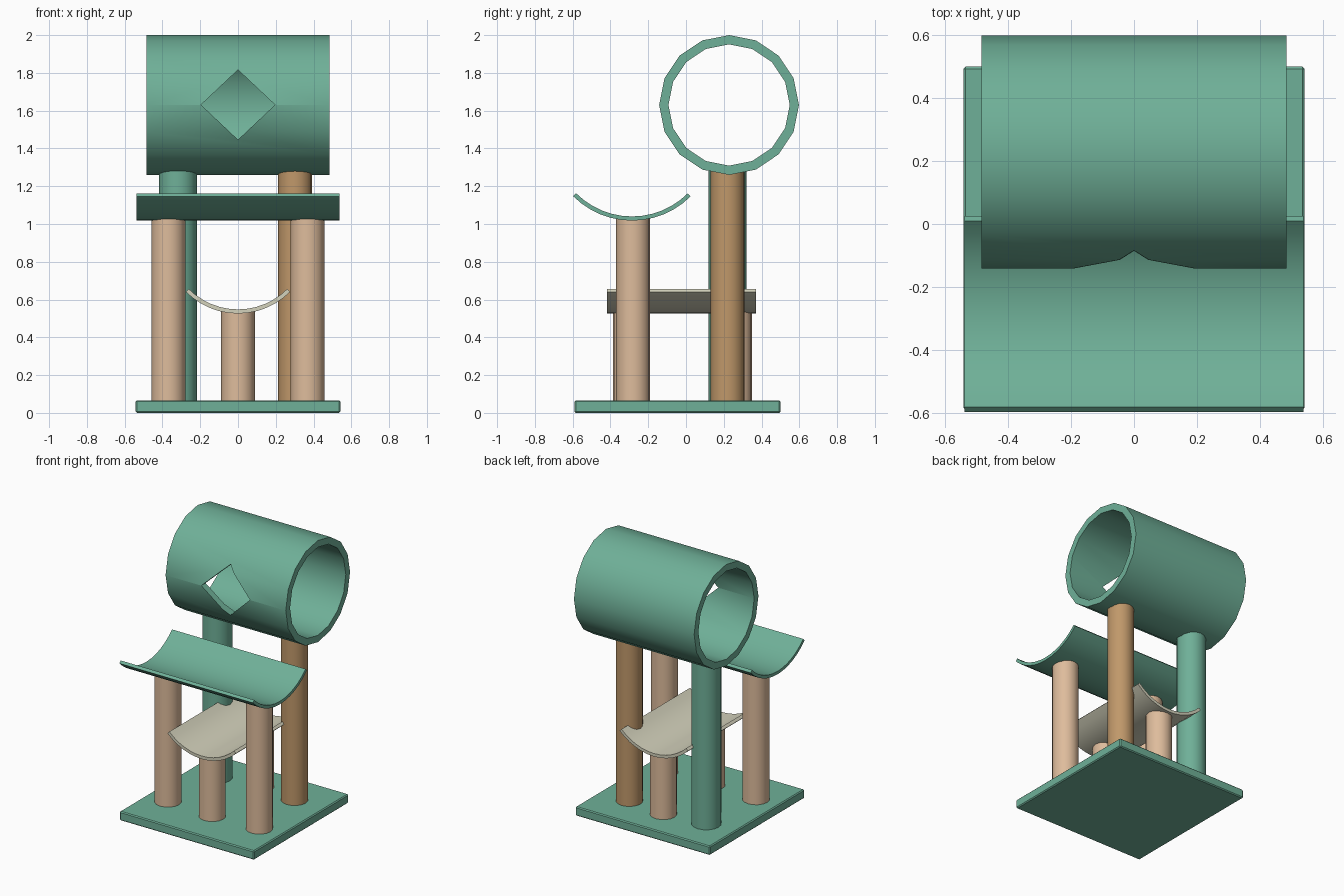
import bpy, bmesh, math
from mathutils import Matrix

if "Cube" in bpy.data.objects:
    bpy.data.objects.remove(bpy.data.objects["Cube"])


def material(name, r, g, b):
    lin = [((c / 255 + 0.055) / 1.055) ** 2.4 for c in (r, g, b)]
    m = bpy.data.materials.new(name)
    m.diffuse_color = (*lin, 1)
    m.use_nodes = True
    m.node_tree.nodes["Principled BSDF"].inputs["Base Color"].default_value = m.diffuse_color
    return m


GREEN = material("sage green", 111, 176, 152)
TAN = material("light tan", 222, 188, 156)
BROWN = material("wood brown", 192, 152, 106)
CREAM = material("cream", 212, 210, 188)


def finish(bm, name, mat):
    bmesh.ops.recalc_face_normals(bm, faces=bm.faces)
    me = bpy.data.meshes.new(name)
    bm.to_mesh(me)
    bm.free()
    me.materials.append(mat)
    me.shade_smooth()
    me.set_sharp_from_angle(angle=math.radians(30))
    ob = bpy.data.objects.new(name, me)
    bpy.context.collection.objects.link(ob)
    return ob


def post(name, x, y, z0, z1, r, mat, sides=16):
    bm = bmesh.new()
    bmesh.ops.create_cone(bm, cap_ends=True, segments=sides, radius1=r, radius2=r,
                          depth=z1 - z0,
                          matrix=Matrix.Translation((x, y, (z0 + z1) / 2)))
    return finish(bm, name, mat)


def shell(name, mat, place, l0, l1, r_out, r_in, a0, a1, segs):
    """Sweep a curved wall from l0 to l1; place(l, u, v) maps to xyz."""
    bm = bmesh.new()
    closed = a1 - a0 >= 360
    rings = []
    for i in range(segs if closed else segs + 1):
        a = math.radians(a0 + (a1 - a0) * i / segs)
        c, s = math.cos(a), math.sin(a)
        rings.append([bm.verts.new(place(l, r * c, r * s))
                      for l, r in ((l0, r_out), (l1, r_out), (l1, r_in), (l0, r_in))])
    for i in range(segs):
        p, q = rings[i], rings[(i + 1) % len(rings)]
        for k in range(4):
            n = (k + 1) % 4
            bm.faces.new((p[k], p[n], q[n], q[k]))
    if not closed:
        bm.faces.new(rings[0])
        bm.faces.new(rings[-1])
    return finish(bm, name, mat)


# Base board with slightly eased edges
bm = bmesh.new()
bmesh.ops.create_cube(bm, size=1, matrix=Matrix.Translation((0, -0.045, 0.033))
                      @ Matrix.Diagonal((1.084, 1.09, 0.066, 1)))
bmesh.ops.bevel(bm, geom=bm.edges[:], offset=0.007, segments=1, affect='EDGES')
finish(bm, "base_board", GREEN)

# Posts
for side, label in ((-1, "left"), (1, "right")):
    post(f"front_post_{label}", side * 0.368, -0.28, 0.05, 1.03, 0.09, TAN)
post("back_post_left", -0.318, 0.22, 0.05, 1.286, 0.1, GREEN)
post("back_post_right", 0.302, 0.22, 0.05, 1.286, 0.09, BROWN)
for y, label in ((-0.297, "front"), (0.26, "back")):
    post(f"short_post_{label}", 0, y, 0.05, 0.538, 0.09, TAN)

# Curved beds
shell("upper_bed", GREEN, lambda l, u, v: (l, -0.286 + u, 1.458 + v),
      -0.538, 0.538, 0.44, 0.418, 225, 315, 12)
shell("lower_bed", CREAM, lambda l, u, v: (u, l, 0.916 + v),
      -0.418, 0.37, 0.39, 0.368, 225, 315, 12)

# Tunnel with a diamond window cut through its front wall
tunnel = shell("tunnel", GREEN, lambda l, u, v: (l, 0.228 + u, 1.63 + v),
               -0.484, 0.484, 0.37, 0.321, 0, 360, 16)
bm = bmesh.new()
diamond = [(0, 1.816), (0.196, 1.631), (0, 1.446), (-0.196, 1.631)]
face = bm.faces.new([bm.verts.new((x, -0.4, z)) for x, z in diamond])
out = bmesh.ops.extrude_face_region(bm, geom=[face])
bmesh.ops.translate(bm, vec=(0, 0.6, 0),
                    verts=[g for g in out["geom"] if isinstance(g, bmesh.types.BMVert)])
cutter = finish(bm, "window_cutter", GREEN)
cutter.hide_render = True
mod = tunnel.modifiers.new("window", 'BOOLEAN')
mod.operation = 'DIFFERENCE'
mod.solver = 'EXACT'
mod.object = cutter
bpy.context.view_layer.update()
cut = bpy.data.meshes.new_from_object(
    tunnel.evaluated_get(bpy.context.evaluated_depsgraph_get()))
tunnel.modifiers.clear()
tunnel.data = cut
cut.shade_smooth()
cut.set_sharp_from_angle(angle=math.radians(30))
bpy.data.objects.remove(cutter)
